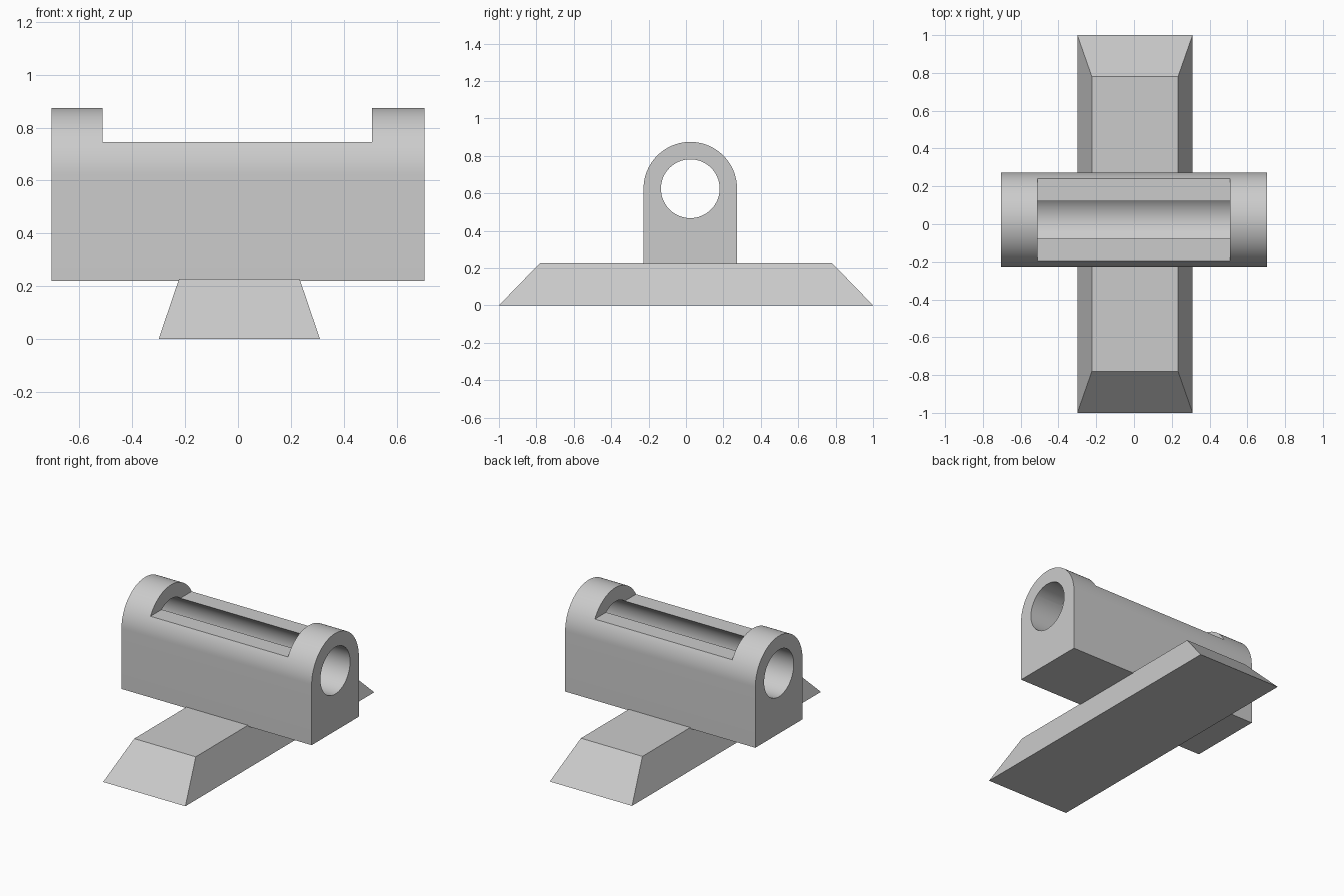
import bpy, bmesh, math
from mathutils import Matrix

if "Cube" in bpy.data.objects:
    bpy.data.objects.remove(bpy.data.objects["Cube"], do_unlink=True)

grey = bpy.data.materials.new("plain grey")
grey.use_nodes = True
colour = (0.6, 0.6, 0.6, 1)
grey.diffuse_color = colour
grey.node_tree.nodes["Principled BSDF"].inputs["Base Color"].default_value = colour


def make(name, bm):
    bmesh.ops.recalc_face_normals(bm, faces=bm.faces)
    mesh = bpy.data.meshes.new(name)
    bm.to_mesh(mesh)
    bm.free()
    mesh.materials.append(grey)
    obj = bpy.data.objects.new(name, mesh)
    bpy.context.collection.objects.link(obj)
    return obj


def box(name, x0, x1, y0, y1, z0, z1):
    bm = bmesh.new()
    bmesh.ops.create_cube(bm, size=1)
    for v in bm.verts:
        v.co.x = x1 if v.co.x > 0 else x0
        v.co.y = y1 if v.co.y > 0 else y0
        v.co.z = z1 if v.co.z > 0 else z0
    return make(name, bm)


# Tapered foot: a box whose top is drawn in on every side
foot = box("foot", -0.30, 0.31, -1, 1, 0, 0.227)
for v in foot.data.vertices:
    if v.co.z > 0.1:
        v.co.x += -0.077 if v.co.x > 0 else 0.077
        v.co.y += -0.22 if v.co.y > 0 else 0.22

# Housing: arch profile swept along x
LENGTH, CY, CZ, R, BORE = 1.41, 0.023, 0.624, 0.25, 0.157
STEPS = 48
arch = [(CY - R, 0.22), (CY + R, 0.22)]
for i in range(STEPS + 1):
    a = math.pi * i / STEPS
    arch.append((CY + R * math.cos(a), CZ + R * math.sin(a)))
bm = bmesh.new()
end = bm.faces.new([bm.verts.new((-LENGTH / 2, y, z)) for y, z in arch])
sweep = bmesh.ops.extrude_face_region(bm, geom=[end], use_keep_orig=True)
for v in sweep["geom"]:
    if isinstance(v, bmesh.types.BMVert):
        v.co.x += LENGTH
housing = make("housing", bm)

# Cutters for the through bore and the open top slot
bm = bmesh.new()
bmesh.ops.create_cone(bm, cap_ends=True, segments=64, radius1=BORE, radius2=BORE, depth=2,
                      matrix=Matrix.Translation((0, CY, CZ)) @ Matrix.Rotation(math.pi / 2, 4, "Y"))
bore_cutter = make("bore_cutter", bm)
slot_cutter = box("slot_cutter", -0.512, 0.507, -0.5, 0.5, 0.746, 1.2)

bpy.context.view_layer.objects.active = housing
for cutter in (bore_cutter, slot_cutter):
    cutter.hide_render = True
    mod = housing.modifiers.new("cut", "BOOLEAN")
    mod.operation = "DIFFERENCE"
    mod.solver = "EXACT"
    mod.object = cutter
    bpy.ops.object.modifier_apply(modifier=mod.name)
    bpy.data.objects.remove(cutter, do_unlink=True)

# Smooth the arch and bore, keep the edges crisp
bpy.ops.object.select_all(action="DESELECT")
housing.select_set(True)
bpy.ops.object.shade_smooth_by_angle(angle=math.radians(30))
